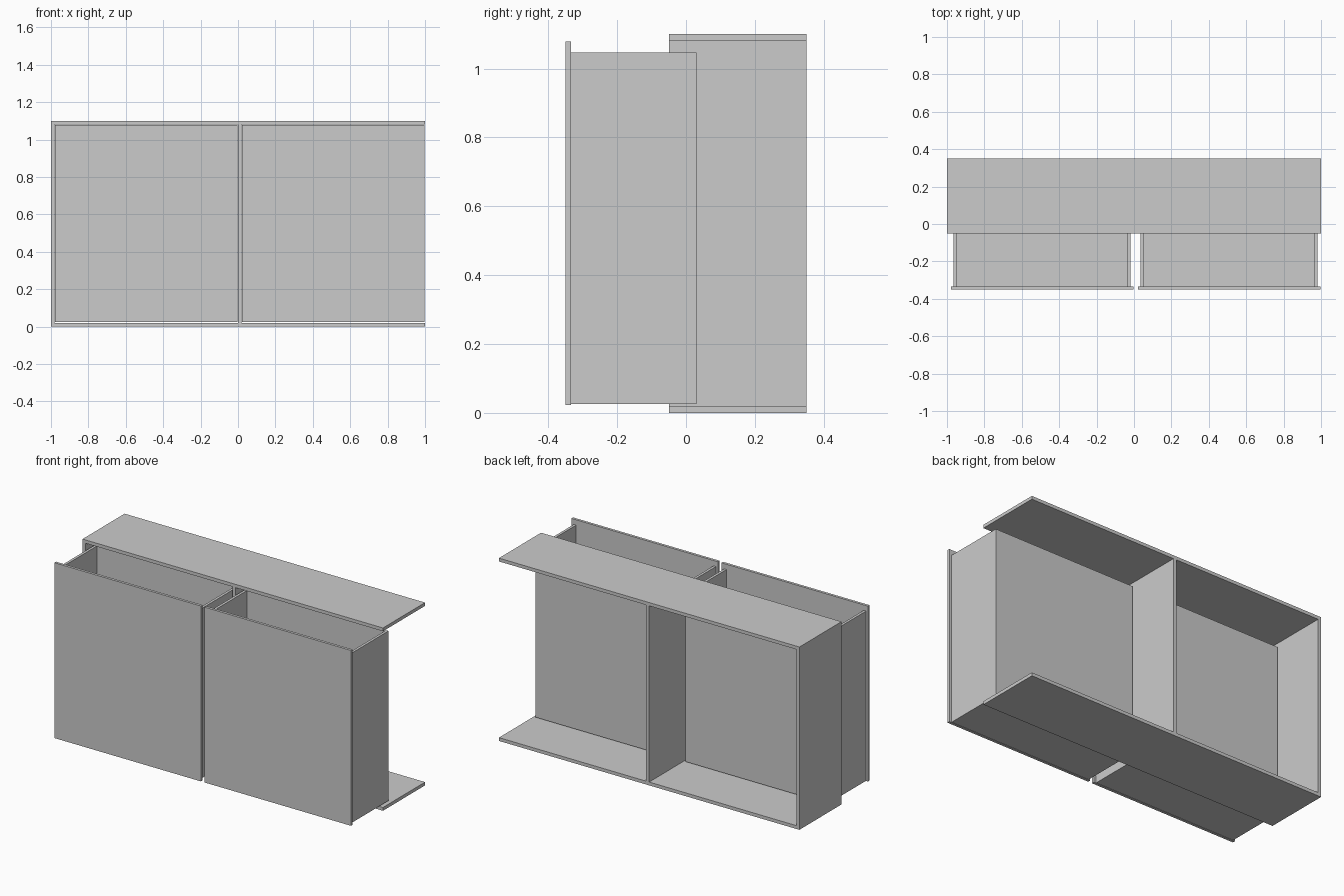
import bpy, bmesh
from mathutils import Vector

if "Cube" in bpy.data.objects:
    bpy.data.objects.remove(bpy.data.objects["Cube"])


def board(name, x, y, z):
    """Rectangular board spanning the given (min, max) ranges."""
    lo, hi = Vector((x[0], y[0], z[0])), Vector((x[1], y[1], z[1]))
    bm = bmesh.new()
    bmesh.ops.create_cube(bm, size=1.0)
    for v in bm.verts:
        v.co = (lo + hi) / 2 + v.co * (hi - lo)
    mesh = bpy.data.meshes.new(name)
    bm.to_mesh(mesh)
    bm.free()
    obj = bpy.data.objects.new(name, mesh)
    bpy.context.collection.objects.link(obj)
    return obj


T = 0.02    # carcass board thickness
D = 0.016   # drawer board thickness
H = 1.10    # overall height
DEPTH = (-0.05, 0.35)

# Carcass top and bottom
board("carcass_bottom", (-1, 1), DEPTH, (0, T))
board("carcass_top", (-1, 1), DEPTH, (H - T, H))

# Two identical bays: upright on the left, pulled-out drawer beside it
for bay, x0 in (("left", -1.0), ("right", 0.0)):
    board(f"{bay}_upright", (x0, x0 + T), DEPTH, (T, H - T))

    # Drawer front
    fy = -0.35 + D
    board(f"{bay}_drawer_front", (x0 + 0.0225, x0 + 0.9975), (-0.35, fy), (0.0235, 1.0785))

    # Drawer box
    a, b = x0 + 0.034, x0 + 0.981
    back, z = 0.03, (0.0255, 1.0465)
    board(f"{bay}_drawer_side_a", (a, a + D), (fy, back), z)
    board(f"{bay}_drawer_side_b", (b - D, b), (fy, back), z)
    board(f"{bay}_drawer_back", (a + D, b - D), (back - D, back), z)
    board(f"{bay}_drawer_bottom", (a + D, b - D), (fy, back - D), (z[0], z[0] + D))
